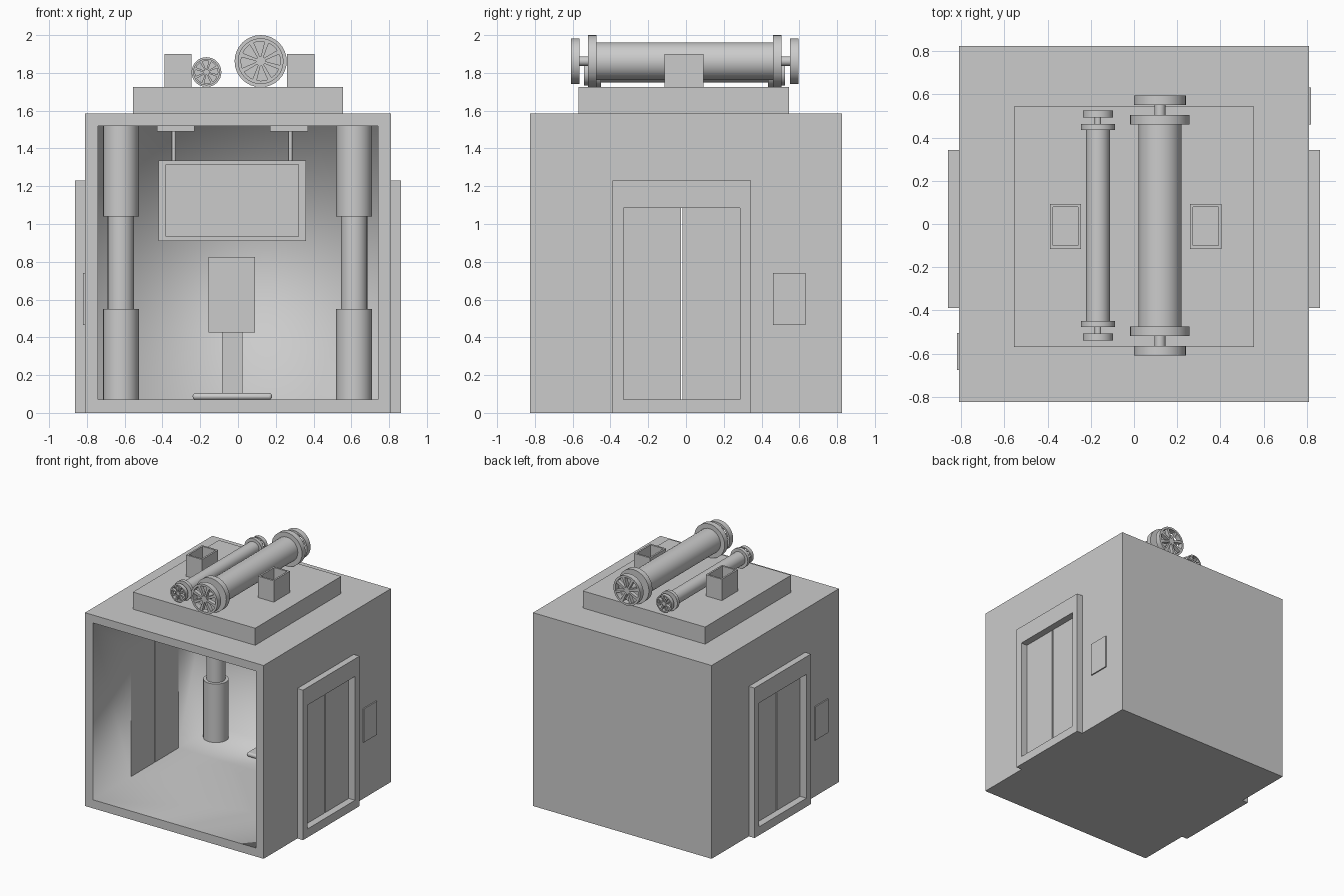
import bpy, bmesh, math
from mathutils import Matrix, Vector

if "Cube" in bpy.data.objects:
    bpy.data.objects.remove(bpy.data.objects["Cube"])


def make(name, bm):
    bmesh.ops.recalc_face_normals(bm, faces=bm.faces)
    me = bpy.data.meshes.new(name)
    bm.to_mesh(me)
    bm.free()
    ob = bpy.data.objects.new(name, me)
    bpy.context.collection.objects.link(ob)
    return ob


def activate(ob):
    bpy.ops.object.select_all(action='DESELECT')
    ob.select_set(True)
    bpy.context.view_layer.objects.active = ob


def smooth(ob):
    activate(ob)
    bpy.ops.object.shade_smooth_by_angle(angle=math.radians(35))


def box(name, x, y, z):
    """Box from (min, max) pairs in any order."""
    bm = bmesh.new()
    bmesh.ops.create_cube(bm, size=1)
    for v in bm.verts:
        v.co = [(a + b) / 2 + c * abs(b - a) for (a, b), c in zip((x, y, z), v.co)]
    return make(name, bm)


def cut(ob, x, y, z):
    """Subtract a box from an object."""
    tool = box("cutter", x, y, z)
    tool.hide_render = True
    m = ob.modifiers.new("cut", 'BOOLEAN')
    m.operation, m.solver, m.object = 'DIFFERENCE', 'EXACT', tool
    activate(ob)
    bpy.ops.object.modifier_apply(modifier=m.name)
    bpy.data.objects.remove(tool)


def lathe(name, profile, origin, axis='Z', closed=False, n=32):
    """Revolve (radius, height) points around an axis through origin."""
    bm = bmesh.new()
    vs = [bm.verts.new((r, 0, h)) for r, h in profile]
    es = [bm.edges.new(p) for p in zip(vs, vs[1:])]
    if closed:
        es.append(bm.edges.new((vs[-1], vs[0])))
    bmesh.ops.spin(bm, geom=vs + es, cent=(0, 0, 0), axis=(0, 0, 1),
                   angle=math.tau, steps=n, use_duplicate=False)
    bmesh.ops.remove_doubles(bm, verts=bm.verts, dist=1e-5)
    rot = Matrix.Rotation(-math.pi / 2, 4, 'X') if axis == 'Y' else Matrix()
    bm.transform(Matrix.Translation(origin) @ rot)
    ob = make(name, bm)
    smooth(ob)
    return ob


# Room shell: open front, doorway through both side walls
DOOR_Y, DOOR_Z, MID = (-0.33, 0.285), (0.07, 1.085), -0.0225
room = box("room_shell", (-0.81, 0.81), (-0.825, 0.825), (0, 1.585))
cut(room, (-0.74, 0.74), (-1, 0.755), (0.07, 1.52))
cut(room, (-1, 1), DOOR_Y, DOOR_Z)
for p in room.data.polygons:      # softly shaded interior
    p.use_smooth = all(abs(c.x) < 0.745 and 0.065 < c.z < 1.525 and c.y < 0.76
                       for c in (room.data.vertices[i].co for i in p.vertices))

# Doors, door frames and call panels, turned half a circle for the left side
for s, side in ((1, "right"), (-1, "left")):
    def X(a, b): return (s * a, s * b)
    def Y(a, b): return (MID + s * (a - MID), MID + s * (b - MID))
    frame = box("door_frame_" + side, X(0.81, 0.862), Y(-0.388, 0.343), (0, 1.23))
    cut(frame, (-1, 1), DOOR_Y, DOOR_Z)
    box("door_a_" + side, X(0.74, 0.805), Y(DOOR_Y[0], MID - 0.005), DOOR_Z)
    box("door_b_" + side, X(0.74, 0.805), Y(MID + 0.005, DOOR_Y[1]), DOOR_Z)
    box("call_panel_" + side, X(0.81, 0.82), Y(0.46, 0.632), (0.465, 0.74))

# Stepped columns in the back corners
for x in (-0.62, 0.615):
    lathe("column", [(0, 0.07), (0.095, 0.07), (0.095, 0.55), (0.07, 0.55), (0.07, 1.04),
                     (0.095, 1.04), (0.095, 1.52), (0, 1.52)], (x, 0.6, 0), n=24)

# Console on a pedestal
base = box("console_base", (-0.24, 0.18), (0.45, 0.73), (0.07, 0.105))
bev = base.modifiers.new("round", 'BEVEL')
bev.width, bev.segments = 0.015, 3
smooth(base)
box("console_post", (-0.085, 0.025), (0.56, 0.64), (0.105, 0.43))
box("console_panel", (-0.155, 0.09), (0.53, 0.6), (0.425, 0.825))

# Hanging screen with rods and ceiling plates
screen = box("screen", (-0.42, 0.36), (0.5, 0.57), (0.91, 1.337))
cut(screen, (-0.38, 0.32), (0.4, 0.51), (0.935, 1.315))
for x, px in ((-0.34, -0.33), (0.277, 0.27)):
    lathe("screen_rod", [(0, 1.335), (0.011, 1.335), (0.011, 1.49), (0, 1.49)],
          (x, 0.535, 0), n=16)
    box("ceiling_plate", (px - 0.1, px + 0.1), (0.45, 0.62), (1.49, 1.52))

# Roof plinth and open-topped ducts
box("roof_plinth", (-0.555, 0.555), (-0.57, 0.545), (1.585, 1.725))
for x in (-0.39, 0.26):
    duct = box("roof_duct", (x, x + 0.145), (-0.115, 0.093), (1.725, 1.9))
    cut(duct, (x + 0.014, x + 0.131), (-0.1, 0.078), (1.74, 2))


def winch(size, x, z, body, flange, wheel, axle, lengths):
    """Drum along y with flanges, an axle and a spoked wheel at each end."""
    b, f, w0, w1 = lengths
    half = [(body, b), (flange, b), (flange, f), (axle, f), (axle, w1), (0, w1)]
    c = Vector((x, -0.007, z))
    lathe(size + "_drum", [(r, -h) for r, h in reversed(half)] + half, c, 'Y')
    for s in (-1, 1):
        lathe(size + "_wheel_rim", [(wheel, s * w0), (wheel, s * w1), (wheel * 0.86, s * w1),
                                    (wheel * 0.86, s * w0)], c, 'Y', closed=True)
        bm = bmesh.new()
        for i in range(8):
            ret = bmesh.ops.create_cube(bm, size=1)["verts"]
            for v in ret:         # spoke widening towards the rim
                outer = v.co.x > 0
                v.co = (wheel * (0.9 if outer else 0.12),
                        s * (w0 + (w1 - w0) * (0.6 + 0.7 * v.co.y)),
                        v.co.z * wheel * (0.2 if outer else 0.1))
            bmesh.ops.rotate(bm, verts=ret, cent=(0, 0, 0),
                             matrix=Matrix.Rotation(math.tau * (i + 0.4) / 8, 3, 'Y'))
        bm.transform(Matrix.Translation(c))
        make(size + "_wheel_spokes", bm)


# Large and small winch on the roof
winch("large", 0.12, 1.862, 0.1, 0.138, 0.121, 0.025, (0.468, 0.513, 0.558, 0.603))
winch("small", -0.167, 1.804, 0.055, 0.079, 0.07, 0.015, (0.442, 0.47, 0.5, 0.532))
